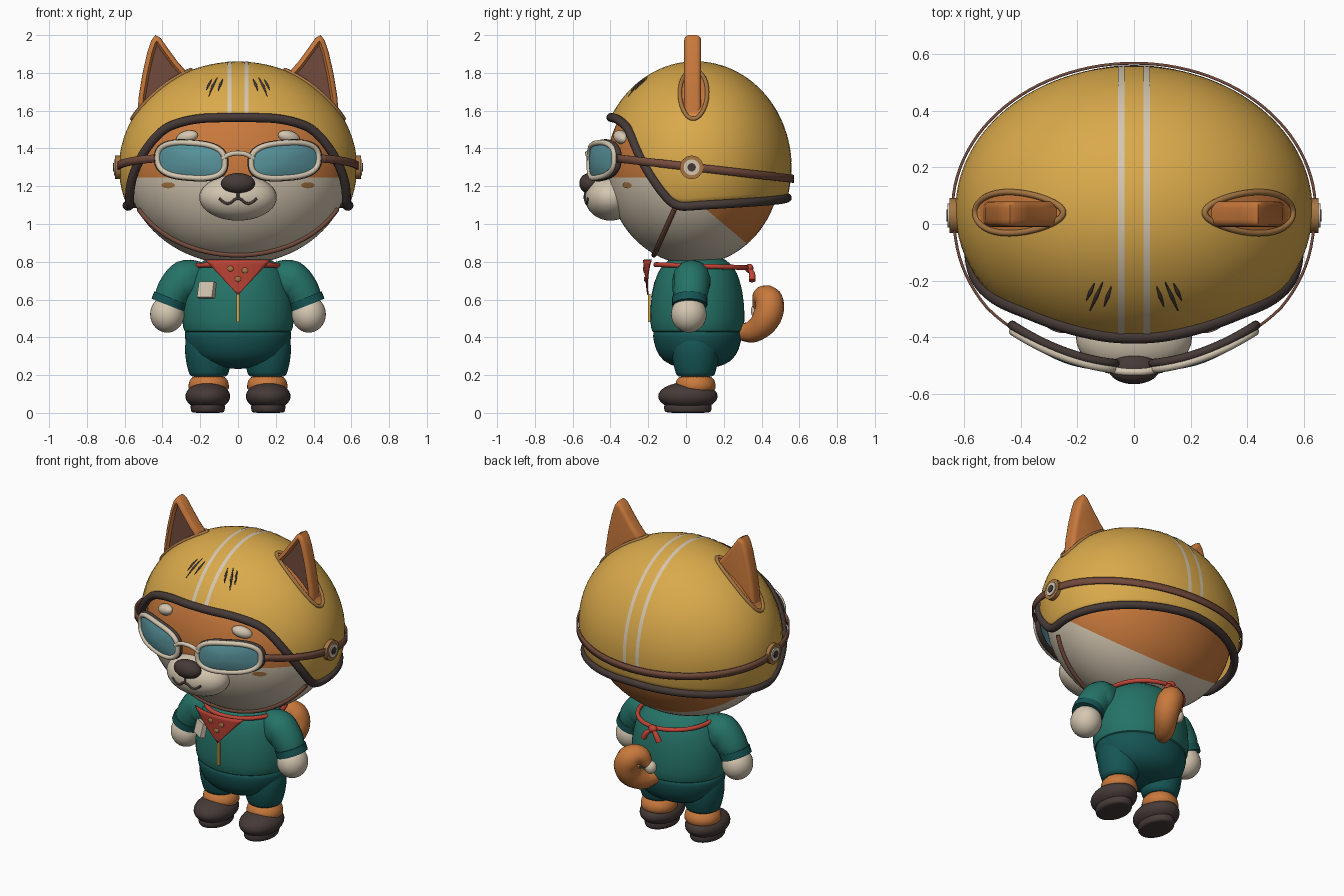
import bpy, bmesh
from math import sin, cos, pi, radians, sqrt, asin
from mathutils import Vector, Matrix, Euler

if "Cube" in bpy.data.objects:
    bpy.data.objects.remove(bpy.data.objects["Cube"], do_unlink=True)


def material(name, *rgb):
    m = bpy.data.materials.new(name)
    m.use_nodes = True
    m.diffuse_color = (*rgb, 1)
    m.node_tree.nodes["Principled BSDF"].inputs["Base Color"].default_value = (*rgb, 1)
    return m


yellow = material("helmet yellow", .70, .40, .07)
orange = material("fur orange", .58, .19, .045)
cream = material("cream", .66, .57, .44)
teal = material("jacket teal", .018, .17, .135)
dark_teal = material("trouser teal", .008, .09, .09)
dark = material("dark brown", .06, .042, .038)
brown = material("strap brown", .17, .07, .045)
red = material("scarf red", .54, .06, .038)
glass = material("lens blue", .10, .30, .34)
tan = material("tan", .38, .18, .055)


def add(name, bm, *mats):
    me = bpy.data.meshes.new(name)
    bm.to_mesh(me)
    bm.free()
    ob = bpy.data.objects.new(name, me)
    bpy.context.collection.objects.link(ob)
    for m in mats:
        me.materials.append(m)
    activate(ob)
    bpy.ops.object.shade_smooth_by_angle(angle=radians(45))
    return ob


def activate(ob):
    bpy.ops.object.select_all(action='DESELECT')
    ob.select_set(True)
    bpy.context.view_layer.objects.active = ob


def ball(name, loc, rad, mat, rot=(0, 0, 0)):
    bm = bmesh.new()
    bmesh.ops.create_uvsphere(bm, u_segments=32, v_segments=20, radius=1,
                              matrix=Matrix.LocRotScale(Vector(loc), Euler(rot), Vector(rad)))
    return add(name, bm, mat)


def disc(name, loc, r, depth, axis, mat):
    bm = bmesh.new()
    q = Vector(axis).to_track_quat('Z', 'Y')
    bmesh.ops.create_cone(bm, cap_ends=True, segments=32, radius1=r, radius2=r, depth=depth,
                          matrix=Matrix.LocRotScale(Vector(loc), q, None))
    return add(name, bm, mat)


def box(name, loc, size, mat, rot=(0, 0, 0)):
    bm = bmesh.new()
    bmesh.ops.create_cube(bm, size=1, matrix=Matrix.LocRotScale(Vector(loc), Euler(rot), Vector(size)))
    return add(name, bm, mat)


def sheet(name, f, nu, nv, mat, thick=0):
    """Surface f(u, v) with u and v running from 0 to 1."""
    bm = bmesh.new()
    g = [[bm.verts.new(f(i / nu, j / nv)) for j in range(nv + 1)] for i in range(nu + 1)]
    for i in range(nu):
        for j in range(nv):
            bm.faces.new((g[i][j], g[i + 1][j], g[i + 1][j + 1], g[i][j + 1]))
    bmesh.ops.remove_doubles(bm, verts=bm.verts, dist=1e-5)
    bmesh.ops.recalc_face_normals(bm, faces=bm.faces)
    ob = add(name, bm, mat)
    if thick:
        ob.modifiers.new("thickness", 'SOLIDIFY').thickness = thick
    return ob


def patch(name, f, mat):
    """Round patch; f maps the unit disc to space."""
    return sheet(name, lambda u, v: f(v * cos(2 * pi * u), v * sin(2 * pi * u)), 40, 5, mat)


def lathe(name, profile, loc, sx, sy, mat):
    def f(u, v):
        r, z = profile[round(v * (len(profile) - 1))]
        return (loc[0] + sx * r * cos(2 * pi * u), loc[1] + sy * r * sin(2 * pi * u), z)
    ob = sheet(name, f, 32, len(profile) - 1, mat)
    ob.modifiers.new("smooth", 'SUBSURF').levels = 1
    return ob


def tube(name, pts, radii, mat, cyclic=False):
    if not isinstance(radii, (list, tuple)):
        radii = [radii] * len(pts)
    cu = bpy.data.curves.new(name, 'CURVE')
    cu.dimensions, cu.bevel_depth, cu.bevel_resolution = '3D', 1, 4
    cu.resolution_u, cu.use_fill_caps = 5, True
    sp = cu.splines.new('BEZIER')
    sp.bezier_points.add(len(pts) - 1)
    sp.use_cyclic_u = cyclic
    for p, co, r in zip(sp.bezier_points, pts, radii):
        p.co, p.radius = co, r
        p.handle_left_type = p.handle_right_type = 'AUTO'
    cu.materials.append(mat)
    ob = bpy.data.objects.new(name, cu)
    bpy.context.collection.objects.link(ob)
    activate(ob)
    bpy.ops.object.convert(target='MESH')
    bpy.ops.object.shade_smooth_by_angle(angle=radians(50))
    return ob


def front(c, r, x, z, k=1.0):
    """Point on the front of an ellipsoid at x, z."""
    h = 1 - ((x - c[0]) / r[0]) ** 2 - ((z - c[2]) / r[2]) ** 2
    return Vector((x, c[1] - r[1] * k * sqrt(max(h, 0)), z))


HEAD, HEAD_R = Vector((0, .04, 1.295)), Vector((.59, .46, .51))
HELM, HELM_R = Vector((0, .05, 1.30)), Vector((.63, .508, .56))
MUZ, MUZ_R = (0, -.40, 1.14), (.205, .135, .122)


def helm_top(x, y, k=1.0):
    h = 1 - (x / HELM_R.x) ** 2 - ((y - HELM.y) / HELM_R.y) ** 2
    return (x, y, HELM.z + HELM_R.z * k * sqrt(max(h, 0)))


# Head, cut along the fur colour borders
bm = bmesh.new()
bmesh.ops.create_uvsphere(bm, u_segments=64, v_segments=40, radius=1,
                          matrix=Matrix.LocRotScale(HEAD, None, HEAD_R))
for co, no in (((0, 0, 1.245), (0, 0, 1)), ((0, 0, 1.167), (0, .84, 1))):
    bmesh.ops.bisect_plane(bm, geom=bm.verts[:] + bm.edges[:] + bm.faces[:], plane_co=co, plane_no=no)
for f in bm.faces:
    c = f.calc_center_median()
    f.material_index = int(c.z < 1.245 and c.z < 1.167 - .84 * c.y)
add("head", bm, orange, cream)

# Muzzle, nose and mouth
ball("muzzle", MUZ, MUZ_R, cream)
ball("nose", (0, -.51, 1.215), (.09, .055, .055), dark)
tube("mouth", [front(MUZ, MUZ_R, x, z) for x, z in
               ((-.1, 1.135), (-.055, 1.108), (0, 1.135), (.055, 1.108), (.1, 1.135))], .007, dark)
tube("mouth_line", [front(MUZ, MUZ_R, 0, z) for z in (1.19, 1.16, 1.135)], .007, dark)

# Helmet shell with a shaped lower edge
RIM = [(0, 1.565), (21, 1.56), (34, 1.535), (43, 1.5), (49, 1.43), (61, 1.27),
       (72, 1.13), (78, 1.09), (95, 1.1), (180, 1.14)]


def rim_raw(a):
    a = abs((a + 180) % 360 - 180)
    for (a0, z0), (a1, z1) in zip(RIM, RIM[1:]):
        if a <= a1:
            return z0 + (z1 - z0) * (a - a0) / (a1 - a0)


def helmet(u, v):
    a = 360 * u
    z = sum(rim_raw(a + d) for d in (-4, 0, 4)) / 3
    e0 = asin((z - HELM.z) / HELM_R.z)
    e, a = e0 + (pi / 2 - e0) * v, radians(a)
    return HELM + HELM_R * Vector((cos(e) * sin(a), -cos(e) * cos(a), sin(e)))


sheet("helmet", helmet, 96, 24, yellow, .02)
tube("helmet_rim", [helmet(i / 72, 0) for i in range(72)], .024, dark, True)


# Strap around the helmet
def strap(u, v):
    d = 40 + 280 * u
    a, g = radians(d), 1 + .05 * min(1, max(0, (80 - min(d, 360 - d)) / 30))
    y = .05 - .522 * g * cos(a)
    return (.645 * g * sin(a), y, 1.305 - .115 * y + (v - .5) * .042)


sheet("goggle_strap", strap, 80, 1, brown, .01)


# Chin strap
def chin(t):
    w = 1 - cos(t)
    return HEAD + HEAD_R * 1.01 * Vector((.88 * sin(t), -.45 + .233 * w, -.89 + .47 * w)).normalized()


tube("chin_strap", [chin(radians(a)) for a in range(-90, 91, 10)], .013, brown)

# Paired details on the head
EAR = [(.535, 1.56), (.525, 1.68), (.505, 1.8), (.48, 1.91), (.46, 1.97), (.438, 2.0), (.41, 1.985),
       (.375, 1.935), (.32, 1.86), (.25, 1.78), (.27, 1.6)]


def lens_y(x):
    return -.515 + .75 * x * x


for s, side in ((1, "left"), (-1, "right")):
    # Racing stripe
    def stripe(u, v):
        x, t = s * (.034 + .022 * v), radians(28 + 158 * u)
        k = 1.004 * sqrt(1 - (x / HELM_R.x) ** 2)
        return HELM + Vector((x, -HELM_R.y * k * cos(t), HELM_R.z * k * sin(t)))
    sheet(side + "_stripe", stripe, 48, 1, cream)

    # Brow marks on the helmet
    for n, (x0, y0, x1, y1) in enumerate(((.08, -.22, .105, -.29), (.11, -.205, .155, -.305),
                                          (.14, -.21, .168, -.27))):
        pts = [helm_top(s * (x0 + (x1 - x0) * t), y0 + (y1 - y0) * t) for t in (0, .5, 1)]
        tube(f"{side}_brow_mark_{n + 1}", pts, [.002, .007, .002], dark)

    # Ear with a recessed inner face
    bm = bmesh.new()
    face = bm.faces.new([bm.verts.new((s * x, -.01, z)) for x, z in EAR])
    ext = bmesh.ops.extrude_face_region(bm, geom=[face])
    bmesh.ops.translate(bm, vec=(0, .09, 0), verts=[g for g in ext["geom"] if isinstance(g, bmesh.types.BMVert)])
    bmesh.ops.recalc_face_normals(bm, faces=bm.faces)
    caps = [e for e in bm.edges if abs(e.verts[0].co.y - e.verts[1].co.y) < 1e-4]
    bmesh.ops.bevel(bm, geom=caps, offset=.024, segments=4, profile=.5, affect='EDGES')
    inner = min(bm.faces, key=lambda f: (round(f.calc_center_median().y, 3), -f.calc_area()))
    bmesh.ops.inset_region(bm, faces=[inner], thickness=.012, depth=-.015)
    inner.material_index = 1
    add(side + "_ear", bm, orange, brown)

    # Ear opening
    def socket(p, q, k=1.003):
        return helm_top(s * (.405 + .155 * p), .04 + .088 * q * (.8 + .2 * p), k)
    patch(side + "_ear_opening", socket, orange)
    tube(side + "_ear_ring", [socket(cos(t * pi / 12), sin(t * pi / 12)) for t in range(24)], .011, tan, True)

    # Strap button
    for part, r, x, m in (("button", .062, .635, tan), ("button_ring", .042, .642, cream),
                          ("button_centre", .022, .646, dark)):
        disc(f"{side}_{part}", (s * x, .03, 1.30), r, .03, (1, 0, 0), m)

    # Goggle lens and frames
    def lens(p, q, bulge=.02, back=0.0):
        r = sqrt(p * p + q * q)
        k = r / max((abs(p) ** 2.7 + abs(q) ** 2.7) ** (1 / 2.7), 1e-6)
        x = .248 + .178 * k * p
        return (s * x, lens_y(x) + back - bulge * max(0, 1 - r * r), 1.337 + .092 * k * q + .012 * p)
    patch(side + "_lens", lens, glass)
    ring = [(cos(t * pi / 20), sin(t * pi / 20)) for t in range(40)]
    tube(side + "_frame", [lens(p, q) for p, q in ring], .015, cream, True)
    tube(side + "_gasket", [lens(p * 1.02, q * 1.02, 0, .02) for p, q in ring], .016, dark, True)

    # Eyebrow and cheek spot
    ball(side + "_eyebrow", (s * .27, -.345, 1.46), (.062, .035, .034), cream, (0, s * .25, s * .4))
    patch(side + "_cheek_spot", lambda p, q: front(HEAD, HEAD_R, s * (.37 + .036 * p), 1.205 + .016 * q, 1.012), tan)

tube("goggle_bridge", [(-.085, -.512, 1.345), (-.045, -.52, 1.368), (0, -.522, 1.375),
                       (.045, -.52, 1.368), (.085, -.512, 1.345)], .013, cream)

# Body
lathe("jacket", [(0, .42), (.9, .42), (.99, .425), (1.03, .48), (1.02, .58), (.96, .67), (.87, .74),
                 (.74, .79), (.5, .83), (0, .84)], (0, .06), .29, .245, teal)
lathe("trousers", [(0, .45), (.97, .45), (.97, .41), (.92, .34), (.76, .27), (.4, .238), (0, .232)],
      (0, .06), .295, .245, dark_teal)
box("zip", (0, -.194, .555), (.016, .014, .15), yellow)
box("badge", (-.165, -.14, .65), (.092, .03, .085), cream, (-.25, 0, -.55))

# Limbs
for s, side in ((1, "left"), (-1, "right")):
    lathe(side + "_leg", [(0, .19), (.1, .19), (.104, .21), (.12, .26), (.13, .34), (.12, .43), (0, .45)],
          (s * .155, .05), 1, 1, dark_teal)
    lathe(side + "_ankle", [(0, .10), (.11, .11), (.108, .15), (.098, .195), (0, .20)],
          (s * .155, .05), 1, 1, orange)
    ball(side + "_shoe", (s * .16, .01, .088), (.118, .157, .075), dark)
    lathe(side + "_sole", [(0, 0), (.9, 0), (.97, .008), (1, .03), (.98, .06), (0, .07)],
          (s * .16, .01), .092, .128, dark)
    tube(side + "_sleeve", [(s * .18, .045, .73), (s * .275, .03, .71), (s * .335, .025, .645),
                            (s * .365, .02, .585)], [.07, .102, .096, .085], teal)
    ball(side + "_shoulder", (s * .28, .03, .695), (.104, .1, .104), teal)
    disc(side + "_cuff", (s * .364, .02, .59), .093, .042, (s * .4, 0, -1), dark_teal)
    ball(side + "_hand", (s * .375, .015, .522), (.09, .094, .097), cream)

# Scarf


def scarf(u, v):
    x = (u - .5) * .35 * (1 - v)
    return (x, -.228 + .022 * v + 1.3 * x * x, .81 - .185 * v)


sheet("scarf", scarf, 14, 8, red, .008)
for n, (u, v) in enumerate(((.35, .25), (.65, .3), (.5, .55))):
    ball(f"scarf_spot_{n + 1}", scarf(u, v), (.017, .007, .015), tan)
tube("scarf_cord", [(.23 * sin(t * pi / 12), .08 - .24 * cos(t * pi / 12), .785 - .008 * (1 - cos(t * pi / 12)))
                    for t in range(24)], .013, red, True)
ball("scarf_knot", (0, .335, .765), (.028, .022, .024), red)
for s, side in ((1, "left"), (-1, "right")):
    tube(side + "_scarf_end", [(0, .335, .765), (s * .035, .35, .735), (s * .055, .35, .70)],
         [.01, .016, .018], red)

# Curled tail with a pale tip
tube("tail", [(.02, .27, .43), (.07, .36, .435), (.11, .43, .51), (.09, .44, .59), (.045, .41, .61),
              (.0, .385, .56)], [.04, .062, .076, .077, .062, .035], orange)
ball("tail_tip", (-.015, .378, .54), (.035, .035, .04), cream)
